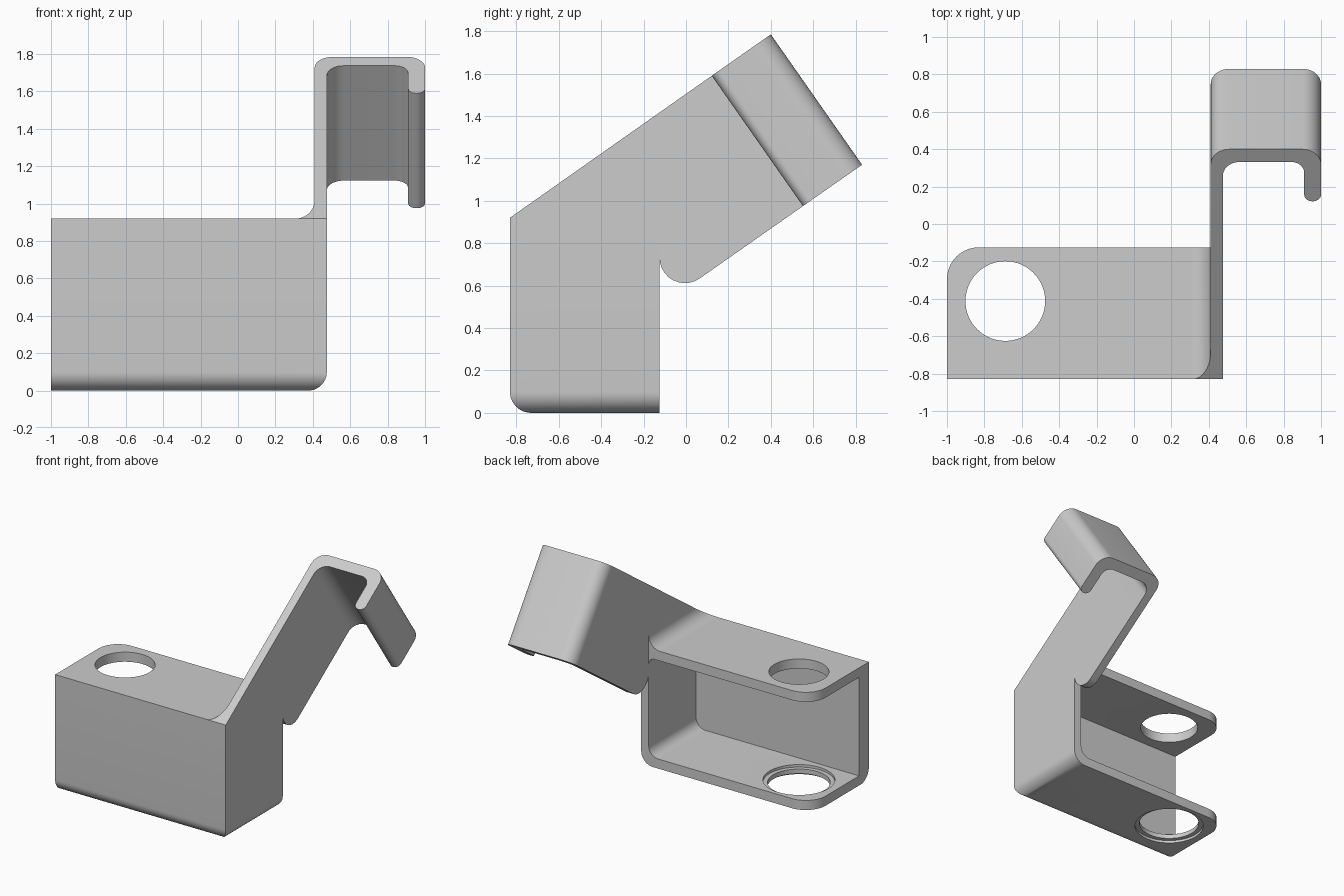
import bpy, bmesh, math
from mathutils import Vector

if "Cube" in bpy.data.objects:
    bpy.data.objects.remove(bpy.data.objects["Cube"])

grey = bpy.data.materials.new("plain grey")
grey.diffuse_color = (0.604, 0.604, 0.604, 1)
grey.use_nodes = True
grey.node_tree.nodes["Principled BSDF"].inputs["Base Color"].default_value = grey.diffuse_color


def make(name, bm):
    bmesh.ops.recalc_face_normals(bm, faces=bm.faces[:])
    me = bpy.data.meshes.new(name)
    bm.to_mesh(me)
    bm.free()
    me.materials.append(grey)
    ob = bpy.data.objects.new(name, me)
    bpy.context.collection.objects.link(ob)
    return ob


def prism(name, loop_a, loop_b):
    """Solid between two matching 3D loops."""
    bm = bmesh.new()
    a = [bm.verts.new(p) for p in loop_a]
    b = [bm.verts.new(p) for p in loop_b]
    bm.faces.new(a)
    bm.faces.new(b[::-1])
    for i in range(len(a)):
        j = (i + 1) % len(a)
        bm.faces.new((a[i], b[i], b[j], a[j]))
    return make(name, bm)


def rounded(points, steps=10):
    """Round the corners of a closed 2D outline given as (u, v, radius)."""
    out = []
    for i, (u, v, r) in enumerate(points):
        p = Vector((u, v))
        if not r:
            out.append(p)
            continue
        e = (Vector(points[i - 1][:2]) - p).normalized()
        f = (Vector(points[(i + 1) % len(points)][:2]) - p).normalized()
        half = e.angle(f) / 2
        centre = p + (e + f).normalized() * (r / math.sin(half))
        t = r / math.tan(half)
        s, q = p + e * t - centre, p + f * t - centre
        w = math.pi - 2 * half
        for k in range(steps + 1):
            a = w * k / steps
            out.append(centre + (s * math.sin(w - a) + q * math.sin(a)) / math.sin(w))
    return out


def box(name, lo, hi, bevels):
    """Box with chosen edges rounded; each bevel is (radius, sides the edge lies on)."""
    bm = bmesh.new()
    bmesh.ops.create_cube(bm, size=1)
    for v in bm.verts:
        v.co = [lo[i] if v.co[i] < 0 else hi[i] for i in range(3)]
    for radius, test in bevels:
        edges = []
        for e in bm.edges:
            ends = [[(v.co[i] > (lo[i] + hi[i]) / 2) * 2 - 1 for i in range(3)] for v in e.verts]
            side = tuple((a + b) // 2 for a, b in zip(*ends))
            if side in test and e.calc_length() > 0.3:
                edges.append(e)
        bmesh.ops.bevel(bm, geom=edges, offset=radius, offset_type='OFFSET',
                        segments=10, profile=0.5, affect='EDGES')
    return make(name, bm)


def cylinder(name, r, z0, z1):
    ring = [(-0.688 + r * math.cos(k * math.tau / 64), -0.412 + r * math.sin(k * math.tau / 64))
            for k in range(64)]
    return prism(name, [(x, y, z0) for x, y in ring], [(x, y, z1) for x, y in ring])


def cut(ob, cutter):
    cutter.hide_render = True
    m = ob.modifiers.new("cut", 'BOOLEAN')
    m.operation, m.solver, m.object = 'DIFFERENCE', 'EXACT', cutter
    bpy.context.view_layer.objects.active = ob
    bpy.ops.object.modifier_apply(modifier=m.name)
    bpy.data.objects.remove(cutter)


# Box-shaped bracket: front, right, top and bottom walls, open at left and back
bracket = box("bracket_box", (-1, -0.83, 0), (0.475, -0.125, 0.92),
              [(0.1, [(0, -1, -1), (1, 0, -1)]), (0.17, [(-1, 1, 0)])])
cut(bracket, box("cavity_cutter", (-1.5, -0.71, 0.075), (0.41, 0.5, 0.845),
                 [(0.08, [(1, 0, -1)]), (0.05, [(1, 0, 1)])]))

# Plain upper hole, and lower hole recessed on both sides
for r, z0, z1 in [(0.213, 0.6, 1.1), (0.222, -0.1, 0.3),
                  (0.255, -0.1, 0.02), (0.255, 0.055, 0.3)]:
    cut(bracket, cylinder("hole_cutter", r, z0, z1))

# Sloping arm, continuing the right wall
X0, X1, WIDTH, HOOK = 0.41, 0.475, 0.75, 0.34
ang = math.radians(35)
d = Vector((math.cos(ang), math.sin(ang)))
n = Vector((-d.y, d.x))
end_low = Vector((0.83, 1.17))
low = end_low - d * HOOK
high = low + n * WIDTH
knee_z = end_low.y - (end_low.x + 0.125) * math.tan(ang)
side = rounded([(-0.83, 0.92, 0), (-0.125, 0.92, 0), (-0.125, knee_z, 0.12),
                (low.x, low.y, 0), (high.x, high.y, 0)])
prism("sloping_arm", [(X0, *p) for p in side], [(X1, *p) for p in side])

# Hook at the arm's end: outline in (x, distance along arm), swept across its width
outline = rounded([(X0, -HOOK, 0), (X0, 0, 0.1), (1, 0, 0.1), (1, -HOOK, 0.044),
                   (0.91, -HOOK, 0.044), (0.91, -0.083, 0.07), (X1, -0.083, 0.09), (X1, -HOOK, 0)])


def hook_loop(w):
    return [(x, *(end_low + d * s + n * w)) for x, s in outline]


prism("hook", hook_loop(0), hook_loop(WIDTH))

# Fillet between the top plate and the arm, its front end following the slope
R = 0.1
curve = [(X0, 0.92)] + [(X0 - R + R * math.sin(t), 0.92 + R - R * math.cos(t))
                        for t in (k * math.pi / 20 for k in range(11))]
prism("arm_fillet", [(x, -0.83 + (z - 0.92) / math.tan(ang), z) for x, z in curve],
      [(x, -0.125, z) for x, z in curve])

# Smooth rounded bends, crisp edges
for ob in bpy.context.collection.objects:
    ob.select_set(True)
    bpy.context.view_layer.objects.active = ob
bpy.ops.object.shade_smooth_by_angle(angle=math.radians(30))
